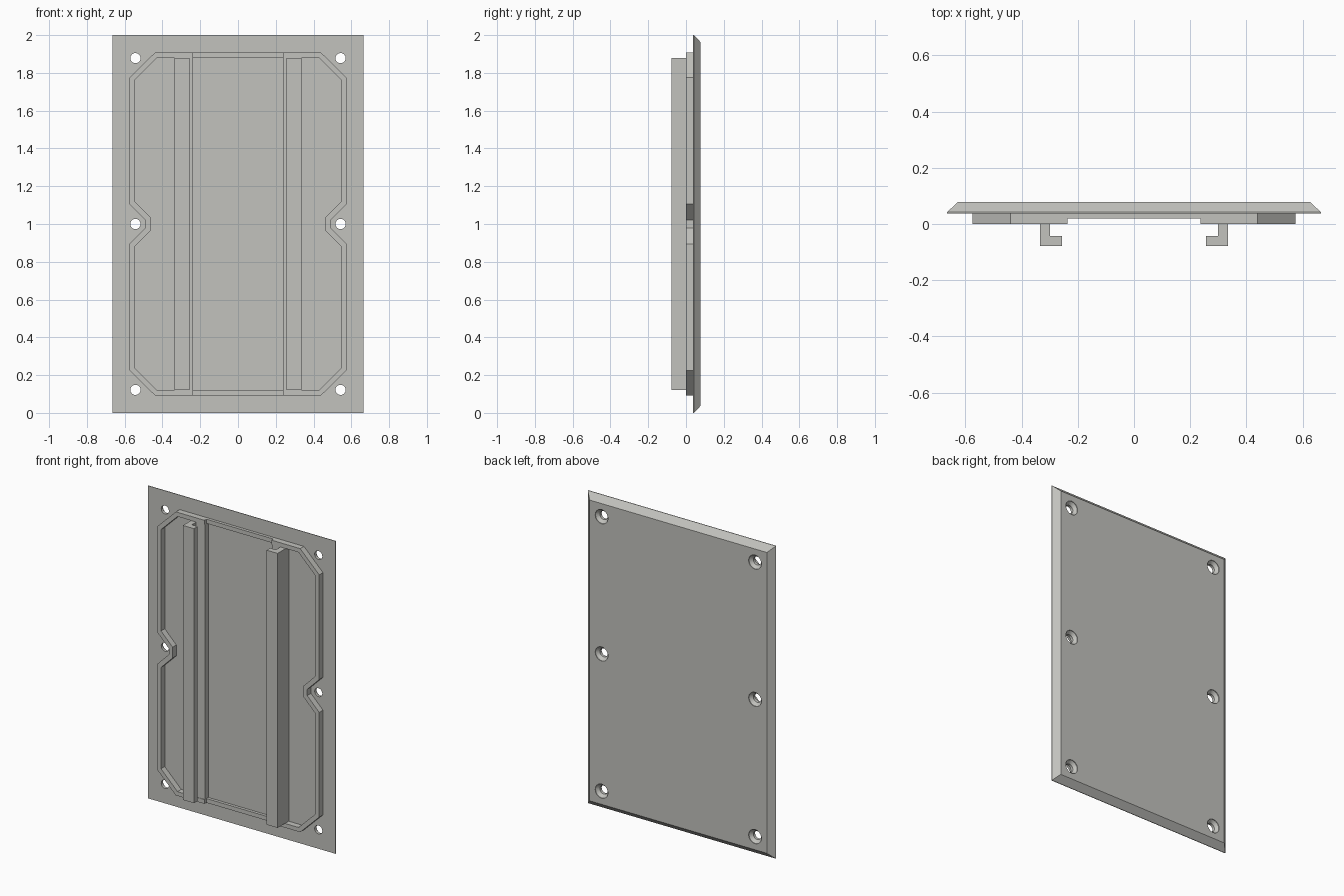
import bpy, bmesh, math
from mathutils import Matrix

if "Cube" in bpy.data.objects:
    bpy.data.objects.remove(bpy.data.objects["Cube"])

mat = bpy.data.materials.new("light warm grey")
mat.diffuse_color = (0.54, 0.54, 0.51, 1)
mat.use_nodes = True
mat.node_tree.nodes["Principled BSDF"].inputs["Base Color"].default_value = mat.diffuse_color


def make_object(name, bm):
    bmesh.ops.recalc_face_normals(bm, faces=bm.faces)
    me = bpy.data.meshes.new(name)
    bm.to_mesh(me)
    bm.free()
    me.materials.append(mat)
    ob = bpy.data.objects.new(name, me)
    bpy.context.collection.objects.link(ob)
    return ob


def prism(name, points, lo, hi, place):
    """Extrude a 2D outline from lo to hi; place maps (u, v, depth) to xyz."""
    bm = bmesh.new()
    a = [bm.verts.new(place(u, v, lo)) for u, v in points]
    b = [bm.verts.new(place(u, v, hi)) for u, v in points]
    bm.faces.new(a)
    bm.faces.new(b[::-1])
    n = len(points)
    for i in range(n):
        j = (i + 1) % n
        bm.faces.new((a[i], a[j], b[j], b[i]))
    return make_object(name, bm)


def box(name, x0, x1, y0, y1, z0, z1):
    return prism(name, [(x0, y0), (x1, y0), (x1, y1), (x0, y1)], z0, z1,
                 lambda u, v, d: (u, v, d))


# Bevelled cover plate: thin square lip, then a 45 degree edge to the back
bm = bmesh.new()
rings = []
for y, w, h in ((0.038, 0.665, 1.0), (0.042, 0.665, 1.0), (0.078, 0.627, 0.962)):
    rings.append([bm.verts.new((sx * w, y, 1 + sz * h))
                  for sx, sz in ((-1, -1), (1, -1), (1, 1), (-1, 1))])
bm.faces.new(rings[0])
bm.faces.new(rings[-1])
for a, b in zip(rings, rings[1:]):
    for i in range(4):
        j = (i + 1) % 4
        bm.faces.new((a[i], a[j], b[j], b[i]))
plate = make_object("cover_plate", bm)

# Six countersunk screw holes, widening at the back
bm = bmesh.new()
for x in (-0.543, 0.543):
    for z in (0.122, 1.0, 1.878):
        loops = []
        for y, r in ((0.0, 0.027), (0.056, 0.027), (0.074, 0.045), (0.1, 0.045)):
            loops.append([bm.verts.new((x + r * math.cos(k * math.tau / 32), y,
                                        z + r * math.sin(k * math.tau / 32)))
                          for k in range(32)])
        bm.faces.new(loops[0])
        bm.faces.new(loops[-1])
        for a, b in zip(loops, loops[1:]):
            for k in range(32):
                j = (k + 1) % 32
                bm.faces.new((a[k], a[j], b[j], b[k]))
cutter = make_object("screw_hole_cutter", bm)
cutter.hide_render = True
mod = plate.modifiers.new("screw_holes", 'BOOLEAN')
mod.operation = 'DIFFERENCE'
mod.solver = 'EXACT'
mod.object = cutter
bpy.context.view_layer.objects.active = plate
plate.select_set(True)
bpy.ops.object.modifier_apply(modifier=mod.name)
bpy.data.objects.remove(cutter, do_unlink=True)
bpy.ops.object.shade_smooth_by_angle(angle=math.radians(30))

# Upper half of the raised rim outline (x, height from middle), notched at the screw
outer = [(0.237, 0.907), (0.44, 0.907), (0.575, 0.775), (0.575, 0.105), (0.49, 0.02)]
inner = [(0.237, 0.88), (0.428, 0.88), (0.545, 0.765), (0.545, 0.117), (0.463, 0.035)]


def full(half):
    return half + [(x, -z) for x, z in reversed(half)]


rim = full(outer) + full(inner)[::-1]

# Hook-shaped rail cross-section (x, y) with its low foot strip
rail = [(0.335, 0.04), (0.335, -0.078), (0.257, -0.078), (0.257, -0.042),
        (0.298, -0.042), (0.298, 0.04)]

for s, side in ((-1, "left"), (1, "right")):
    prism(side + "_rim", rim, 0.0, 0.039, lambda u, v, d: (s * u, d, 1 + v))
    prism(side + "_hook_rail", rail, 0.122, 1.878, lambda u, v, d: (s * u, v, d))
    box(side + "_rail_foot", *sorted((s * 0.237, s * 0.299)), 0.003, 0.039, 0.12, 1.88)

# Lowered rim bars between the rails
box("top_rim_bar", -0.237, 0.237, 0.019, 0.039, 1.88, 1.907)
box("bottom_rim_bar", -0.237, 0.237, 0.019, 0.039, 0.093, 0.12)
